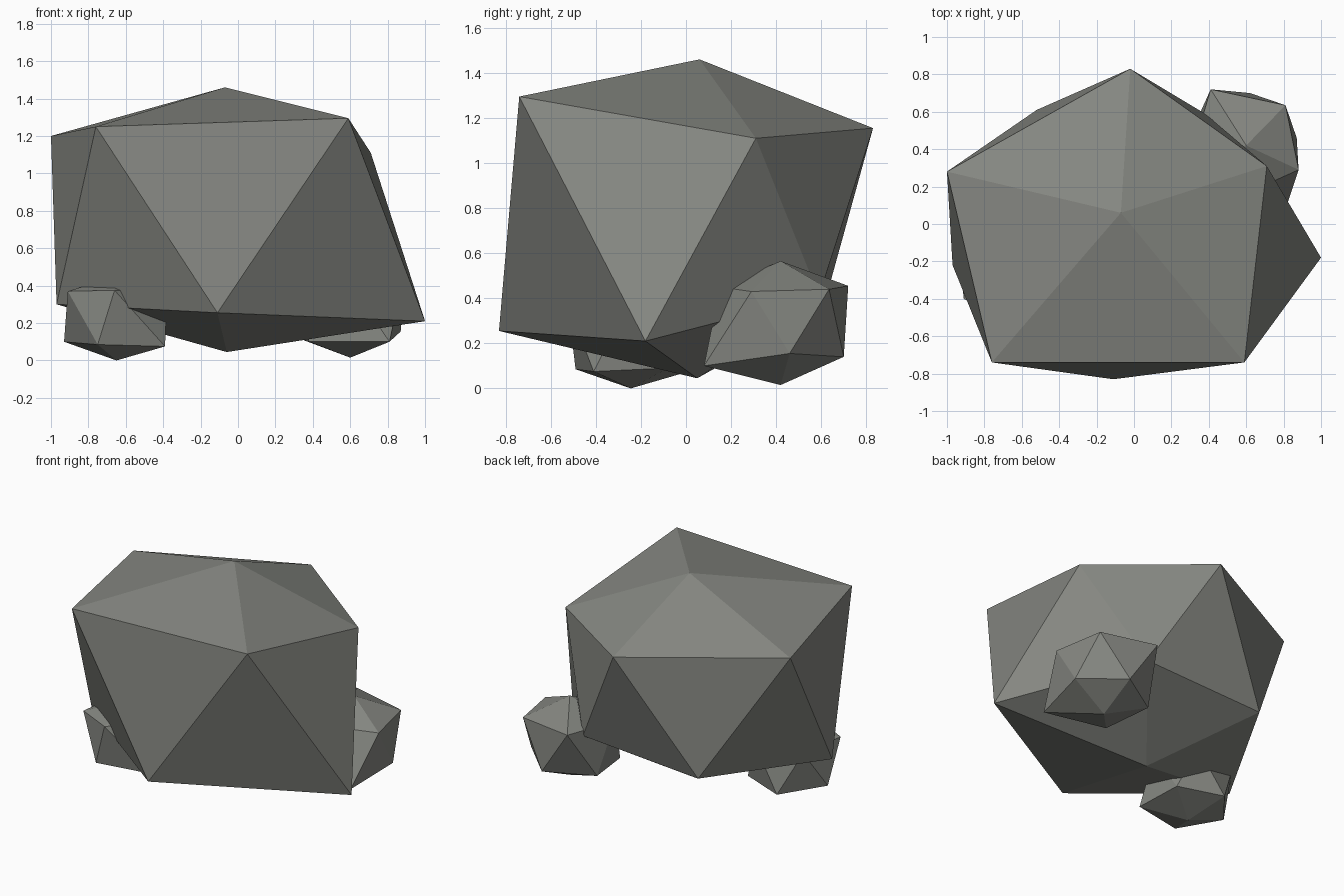
import bpy

stone = bpy.data.materials.new("grey stone")
stone.diffuse_color = (0.235, 0.242, 0.220, 1)


def rock(name, top, upper, lower, bottom):
    """Irregular 20-sided rock: two staggered rings of five between two poles.
    Rings run counter-clockwise; lower[i] sits between upper[i] and upper[i+1]."""
    verts = [top, *upper, *lower, bottom]
    faces = []
    for i in range(5):
        j = (i + 1) % 5
        u, u2, l, l2 = 1 + i, 1 + j, 6 + i, 6 + j
        faces += [(0, u, u2), (u, l, u2), (l, l2, u2), (11, l2, l)]
    mesh = bpy.data.meshes.new(name)
    mesh.from_pydata(verts, [], faces)
    mesh.materials.append(stone)
    obj = bpy.data.objects.new(name, mesh)
    bpy.context.collection.objects.link(obj)
    return obj


# Large boulder
rock("large_boulder", (-0.07, 0.06, 1.46),
     [(0.71, 0.31, 1.11), (-0.02, 0.83, 1.155), (-1.0, 0.28, 1.20),
      (-0.76, -0.74, 1.25), (0.59, -0.74, 1.295)],
     [(0.38, 0.59, 0.41), (-0.52, 0.61, 0.36), (-0.97, -0.22, 0.30),
      (-0.11, -0.83, 0.255), (1.0, -0.18, 0.21)],
     (-0.06, 0.05, 0.045))

# Small stone, back right
rock("back_right_stone", (0.60, 0.42, 0.565),
     [(0.81, 0.635, 0.44), (0.41, 0.72, 0.455), (0.30, 0.35, 0.44),
      (0.57, 0.15, 0.45), (0.88, 0.29, 0.43)],
     [(0.62, 0.70, 0.14), (0.32, 0.52, 0.12), (0.38, 0.18, 0.10),
      (0.81, 0.08, 0.10), (0.87, 0.46, 0.155)],
     (0.60, 0.42, 0.015))

# Small stone, front left
rock("front_left_stone", (-0.65, -0.25, 0.45),
     [(-0.53, 0.0, 0.37), (-0.86, -0.06, 0.37), (-0.91, -0.40, 0.37),
      (-0.66, -0.525, 0.375), (-0.38, -0.26, 0.37)],
     [(-0.72, 0.03, 0.08), (-0.93, -0.23, 0.10), (-0.75, -0.49, 0.085),
      (-0.39, -0.41, 0.075), (-0.42, -0.08, 0.09)],
     (-0.65, -0.245, 0.0))
